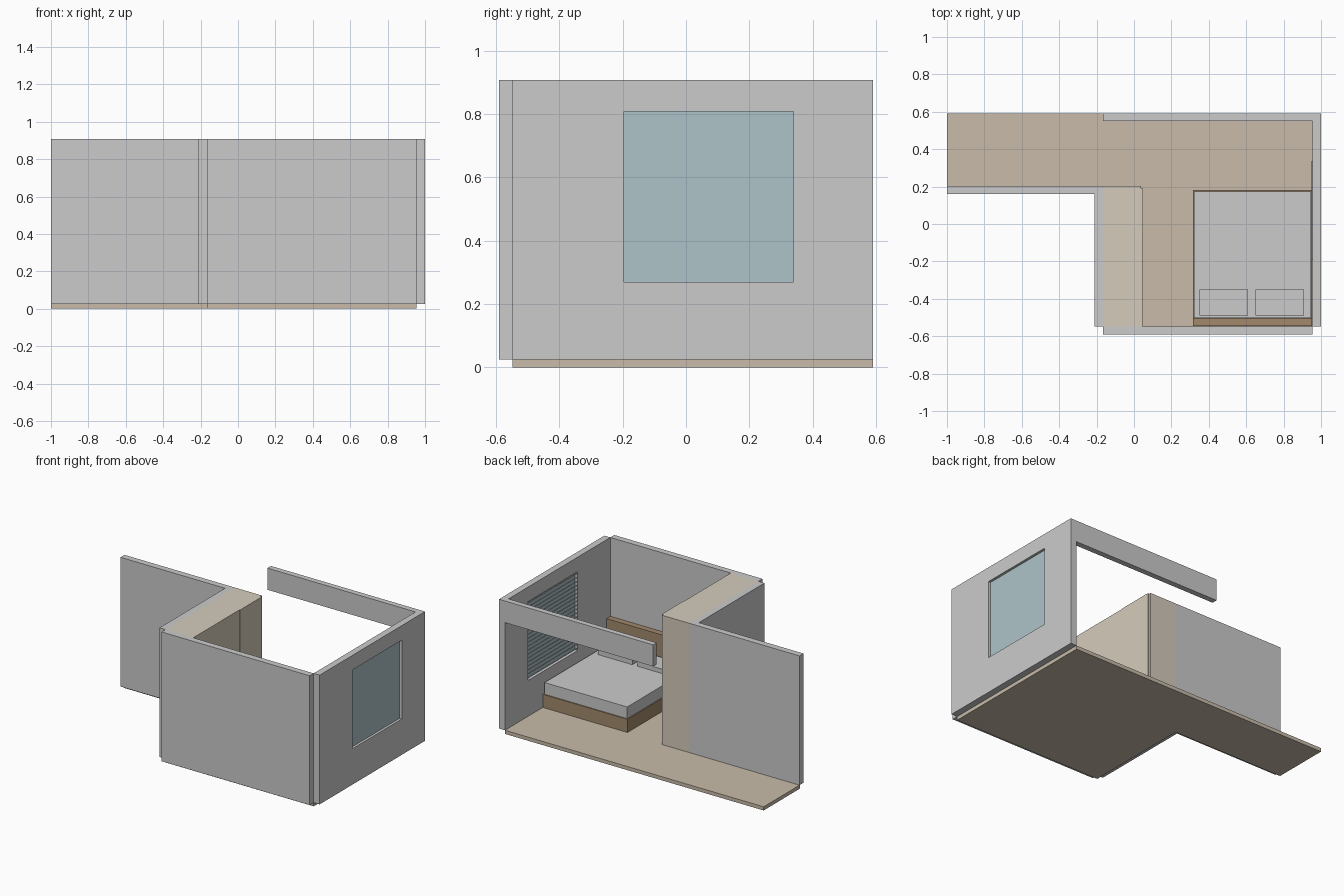
import bpy, bmesh
from mathutils import Matrix, Vector

if "Cube" in bpy.data.objects:
    bpy.data.objects.remove(bpy.data.objects["Cube"])


def mat(name, rgb, a=1.0):
    m = bpy.data.materials.new(name)
    m.diffuse_color = (*rgb, a)
    m.use_nodes = True
    m.node_tree.nodes["Principled BSDF"].inputs["Base Color"].default_value = m.diffuse_color
    return m


floor_mat = mat("floor_tan", (0.58, 0.50, 0.40))
closet_mat = mat("closet_cream", (0.66, 0.60, 0.50))
wood_mat = mat("bed_wood", (0.36, 0.25, 0.15))
glass_mat = mat("window_glass", (0.42, 0.55, 0.58))


def finish(name, bm, material=None):
    bmesh.ops.recalc_face_normals(bm, faces=bm.faces)
    me = bpy.data.meshes.new(name)
    bm.to_mesh(me)
    bm.free()
    ob = bpy.data.objects.new(name, me)
    bpy.context.collection.objects.link(ob)
    if material:
        me.materials.append(material)
    return ob


def box(name, x, y, z, material=None):
    bm = bmesh.new()
    bmesh.ops.create_cube(bm, size=1)
    for v in bm.verts:
        v.co = Vector([(r[0] + r[1]) / 2 + c * (r[1] - r[0]) for r, c in zip((x, y, z), v.co)])
    return finish(name, bm, material)


def prism(name, outline, z0, z1, material=None):
    bm = bmesh.new()
    f = bm.faces.new([bm.verts.new((x, y, z0)) for x, y in outline])
    ext = bmesh.ops.extrude_face_region(bm, geom=[f])
    top = [g for g in ext["geom"] if isinstance(g, bmesh.types.BMVert)]
    bmesh.ops.translate(bm, verts=top, vec=(0, 0, z1 - z0))
    return finish(name, bm, material)


Z0, Z1 = 0.025, 0.908
WALL = (Z0, Z1)

# L-shaped floor
prism("floor", [(-1, 0.2), (-0.165, 0.2), (-0.165, -0.547), (0.955, -0.547),
                (0.955, 0.59), (-1, 0.59)], 0, Z0, floor_mat)

# Walls
box("front_wall", (-0.165, 0.955), (-0.59, -0.547), WALL)
prism("side_and_corridor_wall", [(-1, 0.16), (-0.21, 0.16), (-0.21, -0.547),
                                 (-0.165, -0.547), (-0.165, 0.203), (-1, 0.203)], Z0, Z1)
box("back_beam", (-0.165, 0.955), (0.552, 0.59), (0.76, Z1))

# Right wall with a window opening
WY, WZ = (-0.195, 0.34), (0.27, 0.808)
wall = box("window_wall", (0.955, 1.0), (-0.547, 0.59), WALL)
cutter = box("window_cutter", (0.9, 1.1), WY, WZ)
cutter.hide_render = True
cutter.hide_viewport = True
cut = wall.modifiers.new("window_hole", "BOOLEAN")
cut.object = cutter
cut.solver = "EXACT"
box("window_glass", (0.977, 0.983), WY, WZ, glass_mat)

# Tilted blind slats inside the window
COUNT = 20
bm = bmesh.new()
for i in range(COUNT):
    z = WZ[0] + (i + 0.5) * (WZ[1] - WZ[0]) / COUNT
    m = (Matrix.Translation((0.96, sum(WY) / 2, z)) @ Matrix.Rotation(0.6, 4, "Y")
         @ Matrix.Diagonal((0.026, WY[1] - WY[0] - 0.004, 0.003, 1)))
    bmesh.ops.create_cube(bm, size=1, matrix=m)
finish("blind_slats", bm)

# Built-in closet with two sliding doors
box("closet_body", (-0.165, 0.038), (-0.547, 0.203), WALL, closet_mat)
for name, y, x in (("closet_door_front", (-0.547, -0.05), 0.045),
                   ("closet_door_back", (-0.05, 0.19), 0.049)):
    box(name, (0.038, x), y, WALL, closet_mat)

# Bed
box("headboard", (0.315, 0.953), (-0.546, -0.505), (Z0, 0.37), wood_mat)
box("bed_frame", (0.315, 0.953), (-0.505, 0.182), (Z0, 0.115), wood_mat)
box("mattress", (0.322, 0.946), (-0.502, 0.175), (0.115, 0.195))
for name, x in (("left_pillow", 0.35), ("right_pillow", 0.65)):
    box(name, (x, x + 0.26), (-0.49, -0.35), (0.195, 0.225))
